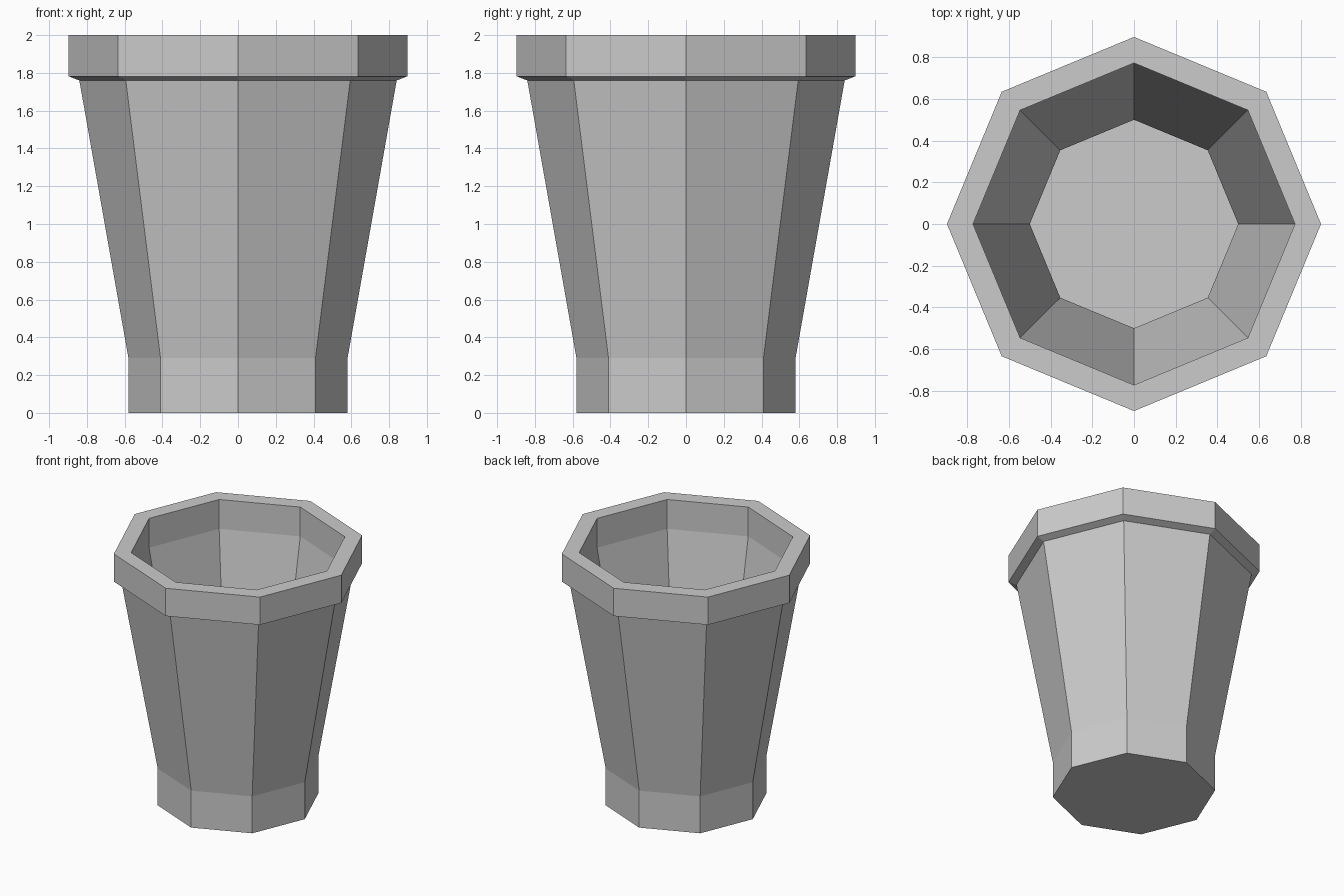
import bpy, bmesh
from math import cos, sin, tau

if "Cube" in bpy.data.objects:
    bpy.data.objects.remove(bpy.data.objects["Cube"])

SIDES = 8

# closed-off wall profile (radius, height): outside bottom, over the rim, to inside floor
profile = [
    (0.58, 0.0), (0.58, 0.29),      # straight foot
    (0.84, 1.76),                   # flared body
    (0.897, 1.782), (0.897, 2.0),   # protruding rim
    (0.772, 2.0), (0.772, 1.77),    # inner rim band
    (0.50, 0.30), (0.50, 0.075),    # inner taper and well
]

bm = bmesh.new()
rings = [[bm.verts.new((r * cos(tau * i / SIDES), r * sin(tau * i / SIDES), z))
          for i in range(SIDES)] for r, z in profile]

# walls
for a, b in zip(rings, rings[1:]):
    for i in range(SIDES):
        j = (i + 1) % SIDES
        bm.faces.new((a[i], a[j], b[j], b[i]))

# underside and inner floor
bm.faces.new(rings[0][::-1])
bm.faces.new(rings[-1])
bmesh.ops.recalc_face_normals(bm, faces=bm.faces)

mesh = bpy.data.meshes.new("octagonal_cup")
bm.to_mesh(mesh)
bm.free()
bpy.context.collection.objects.link(bpy.data.objects.new("octagonal_cup", mesh))
